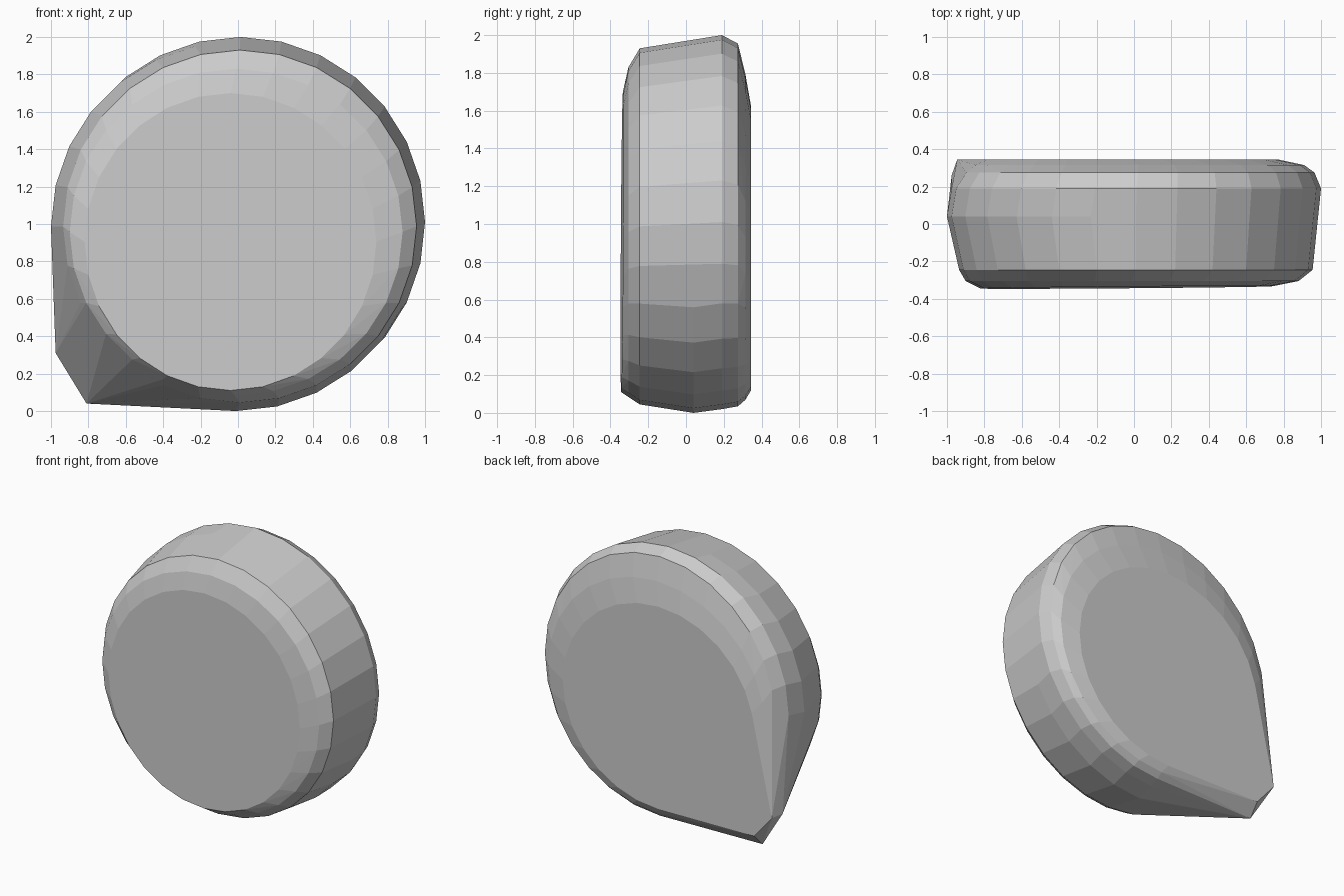
import bpy, bmesh
from math import sin, cos, tau

if "Cube" in bpy.data.objects:
    bpy.data.objects.remove(bpy.data.objects["Cube"])

SEGMENTS = 28

# Rounded cross-sections from front to back: y, x min, x max, z min, z max
SECTIONS = [
    (-0.338, -0.82, 0.74, 0.11, 1.70),
    (-0.305, -0.90, 0.88, 0.085, 1.83),
    (-0.245, -0.935, 0.955, 0.045, 1.93),
    (0.04, -1.00, 0.98, 0.00, 1.975),
    (0.19, -0.975, 1.00, 0.02, 2.00),
    (0.275, -0.92, 0.965, 0.035, 1.955),
    (0.315, -0.87, 0.91, 0.07, 1.79),
    (0.345, -0.80, 0.77, 0.12, 1.62),
]

# Blunt corner pulled out at the lower left of the back
TIP = [
    (-0.945, 0.345, 0.30), (-0.975, 0.26, 0.31),
    (-0.81, 0.26, 0.04), (-0.80, 0.345, 0.13),
]


def add_section(bm, y, x0, x1, z0, z1):
    cx, cz = (x0 + x1) / 2, (z0 + z1) / 2
    rx, rz = (x1 - x0) / 2, (z1 - z0) / 2
    for i in range(SEGMENTS):
        a = tau * i / SEGMENTS
        x, z = cx + rx * cos(a), cz + rz * sin(a)
        # the front face leans back slightly towards the top right
        tilt = 0.008 * x + 0.006 * (z - 1) if y < -0.32 else 0
        bm.verts.new((x, y + tilt, z))


# Wrap the sections and the corner in one convex stone
bm = bmesh.new()
for section in SECTIONS:
    add_section(bm, *section)
for p in TIP:
    bm.verts.new(p)
hull = bmesh.ops.convex_hull(bm, input=bm.verts[:])
loose = [v for v in bm.verts if not v.link_faces]
bmesh.ops.delete(bm, geom=loose, context='VERTS')
bmesh.ops.dissolve_limit(bm, angle_limit=0.02, verts=bm.verts[:], edges=bm.edges[:])
bmesh.ops.recalc_face_normals(bm, faces=bm.faces[:])

mesh = bpy.data.meshes.new("pebble_disc")
bm.to_mesh(mesh)
bm.free()
obj = bpy.data.objects.new("pebble_disc", mesh)
bpy.context.collection.objects.link(obj)
